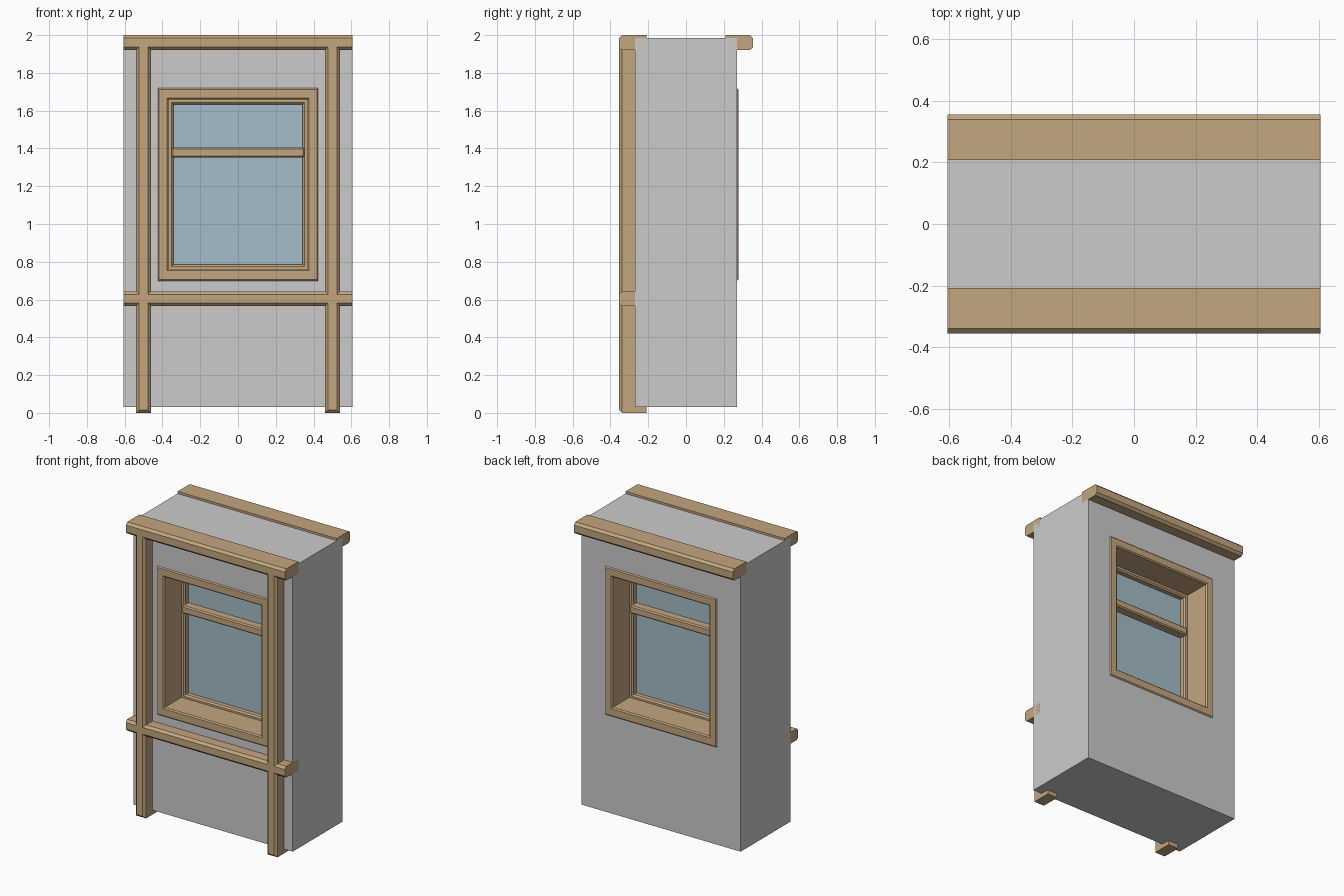
import bpy, bmesh

if "Cube" in bpy.data.objects:
    bpy.data.objects.remove(bpy.data.objects["Cube"])


def material(name, color):
    m = bpy.data.materials.new(name)
    m.diffuse_color = color
    m.use_nodes = True
    m.node_tree.nodes["Principled BSDF"].inputs["Base Color"].default_value = m.diffuse_color
    return m


WOOD = material("wood", (0.54, 0.38, 0.21, 1))
GLASS = material("glass", (0.37, 0.51, 0.57, 1))


def finish(name, bm, mat):
    bmesh.ops.recalc_face_normals(bm, faces=bm.faces)
    me = bpy.data.meshes.new(name)
    bm.to_mesh(me)
    bm.free()
    ob = bpy.data.objects.new(name, me)
    bpy.context.collection.objects.link(ob)
    if mat:
        me.materials.append(mat)
    return ob


def box(name, x, y, z, mat=None, bevel=0.0, pick=lambda a, b: True):
    """Box from (min, max) ranges; chamfers the edges accepted by pick."""
    bm = bmesh.new()
    bmesh.ops.create_cube(bm, size=1)
    for v in bm.verts:
        v.co = [r[0] if c < 0 else r[1] for r, c in zip((x, y, z), v.co)]
    if bevel:
        edges = [e for e in bm.edges if pick(e.verts[0].co, e.verts[1].co)]
        bmesh.ops.bevel(bm, geom=edges, offset=bevel, segments=1,
                        profile=0.5, affect='EDGES')
    return finish(name, bm, mat)


def ring(name, outer, inner, y, mat=None, bevel=0.0):
    """Rectangular frame around an opening; rects are (half width, z0, z1)."""
    bm = bmesh.new()
    loops = []
    for (w, z0, z1), yy in ((outer, y[0]), (inner, y[0]), (inner, y[1]), (outer, y[1])):
        loops.append([bm.verts.new((px, yy, pz)) for px, pz in
                      ((-w, z0), (w, z0), (w, z1), (-w, z1))])
    for k in range(4):
        a, b = loops[k], loops[(k + 1) % 4]
        for i in range(4):
            j = (i + 1) % 4
            bm.faces.new((a[i], a[j], b[j], b[i]))
    if bevel:
        # chamfer only the front and back rims
        rims = [e for e in bm.edges
                if abs(e.verts[0].co.y - e.verts[1].co.y) < 1e-5
                and (abs(e.verts[0].co.x - e.verts[1].co.x) < 1e-5
                     or abs(e.verts[0].co.z - e.verts[1].co.z) < 1e-5)]
        bmesh.ops.bevel(bm, geom=rims, offset=bevel, segments=1,
                        profile=0.5, affect='EDGES')
    return finish(name, bm, mat)


FRONT, INNER = -0.355, -0.208
W = 0.605


def outer_long(a, b):
    # lengthwise edges on the outer face of a beam
    return min(abs(a.y), abs(b.y)) > 0.3 and abs(a.x - b.x) > 0.5


def outer_face(a, b):
    return a.y < -0.3 and b.y < -0.3


# Plaster wall with window opening
ring("wall", (W, 0.03, 1.985), (0.40, 0.725, 1.692), (-0.27, 0.27))

# Horizontal timbers
box("top_beam_front", (-W, W), (FRONT, INNER), (1.92, 2.0), WOOD, 0.016, outer_long)
box("top_beam_back", (-W, W), (-INNER, -FRONT), (1.92, 2.0), WOOD, 0.016, outer_long)
box("middle_rail", (-W, W), (FRONT, INNER), (0.565, 0.643), WOOD, 0.016, outer_long)

# Vertical posts
for side, cx in (("left", -0.5), ("right", 0.5)):
    box("post_" + side, (cx - 0.039, cx + 0.039), (FRONT, INNER), (0, 1.98),
        WOOD, 0.016, outer_face)

# Window: casing, sash, crossbar and pane
ring("window_casing", (0.425, 0.698, 1.72), (0.368, 0.762, 1.658),
     (-0.277, 0.277), WOOD, 0.008)
ring("window_sash", (0.385, 0.745, 1.675), (0.342, 0.785, 1.633),
     (-0.09, 0.09), WOOD, 0.01)
box("window_crossbar", (-0.352, 0.352), (-0.11, 0.11), (1.352, 1.405), WOOD, 0.008)
box("window_pane", (-0.36, 0.36), (-0.05, 0.05), (0.77, 1.65), GLASS)
